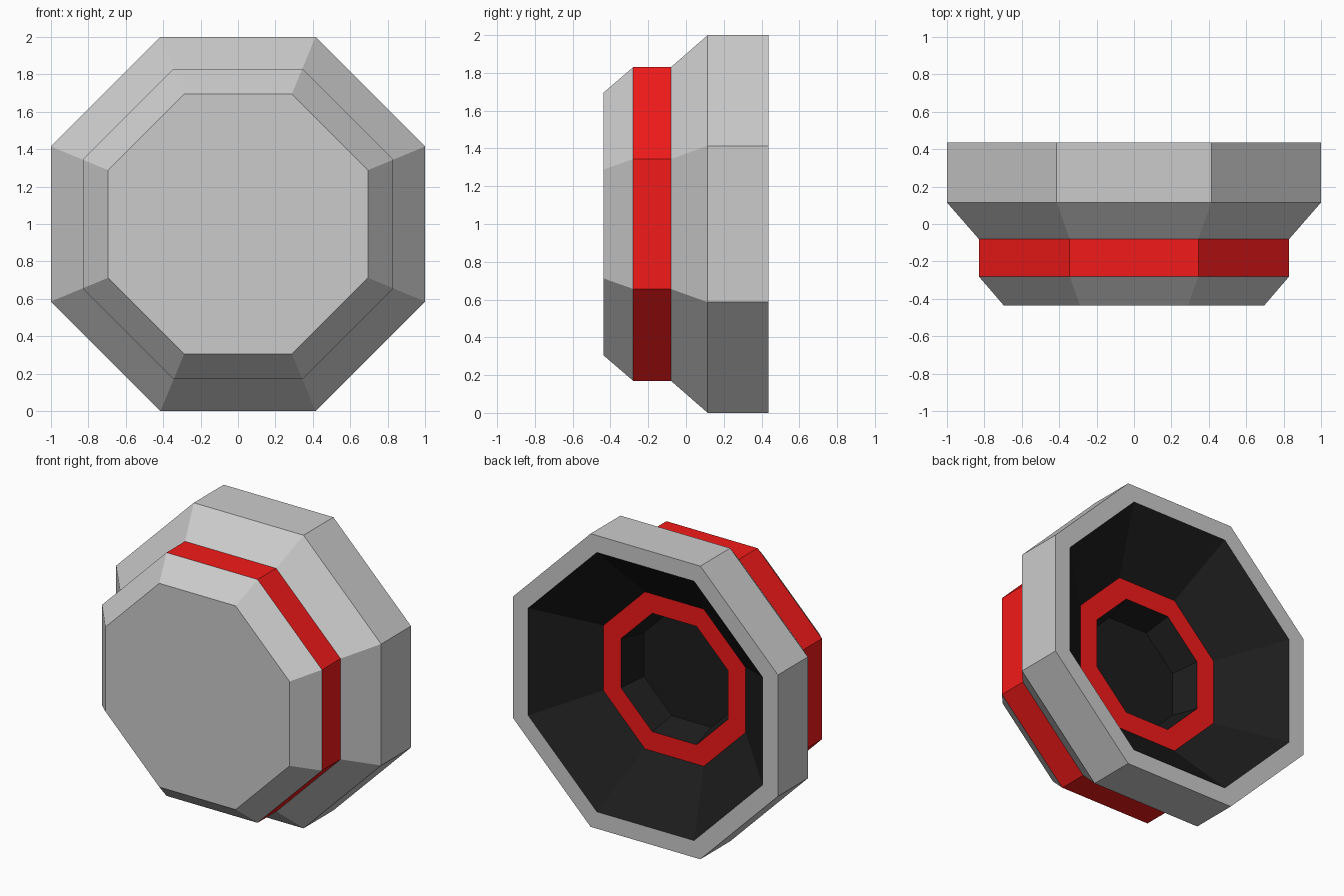
import bpy, math

if "Cube" in bpy.data.objects:
    bpy.data.objects.remove(bpy.data.objects["Cube"])

SIDES = 8
SEC = 1 / math.cos(math.pi / SIDES)  # flat-side distance -> corner radius


def material(name, colour):
    m = bpy.data.materials.new(name)
    m.diffuse_color = (*colour, 1)
    m.use_nodes = True
    m.node_tree.nodes["Principled BSDF"].inputs["Base Color"].default_value = m.diffuse_color
    return m


def lathe(name, profile, mat=None, cap_first=False, cap_last=False):
    """Octagonal sweep of (flat-side distance, y) points around the y axis at z = 1."""
    n = SIDES
    verts = []
    for r, y in profile:
        for i in range(n):
            t = (i + 0.5) * 2 * math.pi / n
            verts.append((r * SEC * math.cos(t), y, 1 + r * SEC * math.sin(t)))
    faces = []
    for k in range(len(profile) - 1):
        a, b = k * n, (k + 1) * n
        for i in range(n):
            j = (i + 1) % n
            faces.append((a + i, b + i, b + j, a + j))
    if cap_first:
        faces.append(tuple(range(n)))
    if cap_last:
        faces.append(tuple(reversed(range(len(verts) - n, len(verts)))))
    mesh = bpy.data.meshes.new(name)
    mesh.from_pydata(verts, [], faces)
    ob = bpy.data.objects.new(name, mesh)
    bpy.context.collection.objects.link(ob)
    if mat:
        mesh.materials.append(mat)
    return ob


red = material("red", (0.9, 0.01, 0.01))
black = material("black", (0.012, 0.012, 0.012))

# Closed front cap, coloured band and flared body with its back rim
lathe("front_cap", [(0.695, -0.437), (0.83, -0.28)], cap_first=True)
lathe("outer_band", [(0.83, -0.28), (0.83, -0.08)], red)
lathe("flared_body", [(0.83, -0.08), (1.0, 0.115), (1.0, 0.437), (0.885, 0.437)])

# Dark funnel at the back, inner ring and centre recess
lathe("back_funnel", [(0.885, 0.437), (0.536, 0.125)], black)
lathe("inner_ring", [(0.536, 0.125), (0.404, 0.125)], red)
lathe("centre_recess", [(0.404, 0.125), (0.36, -0.06)], black, cap_last=True)
